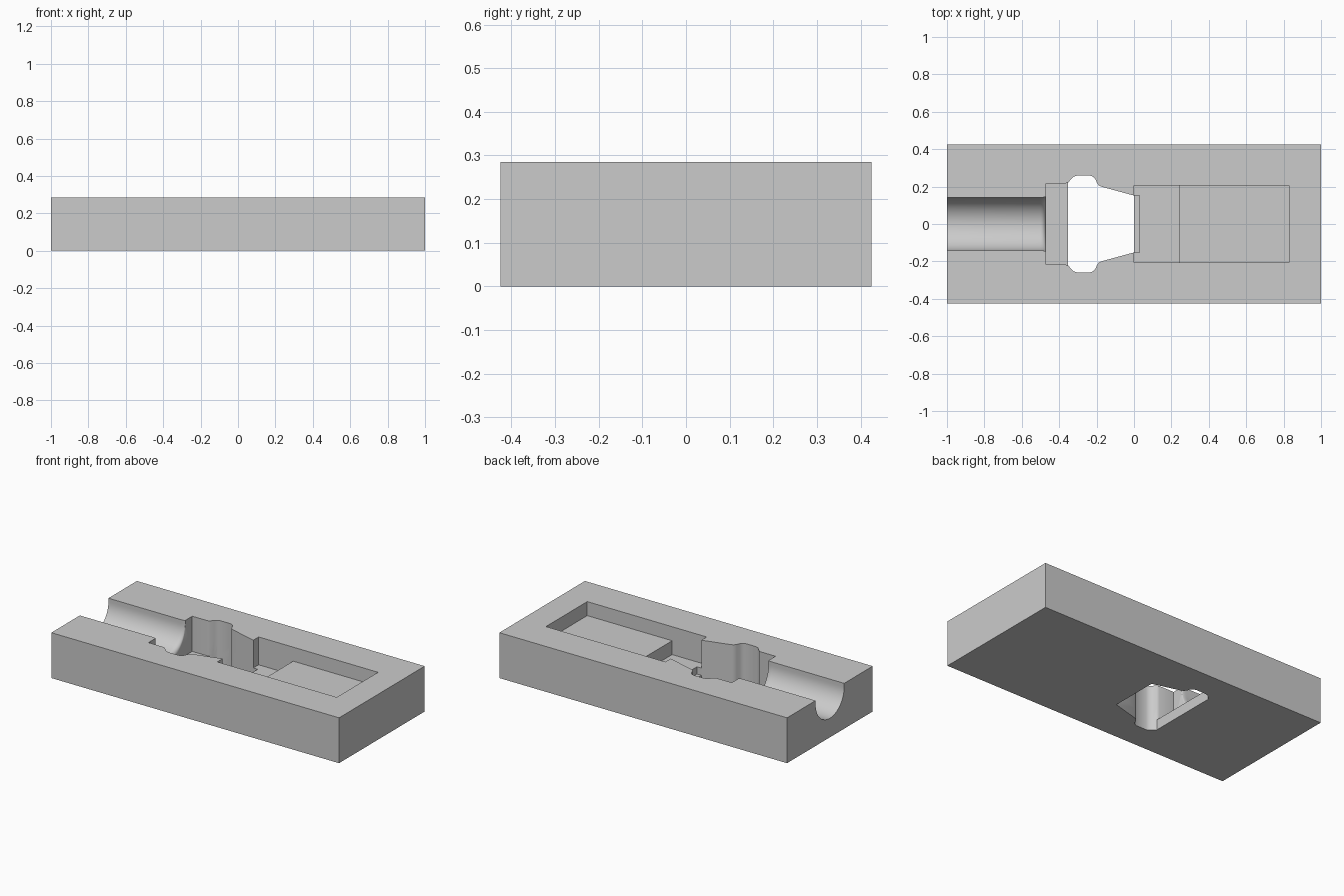
import bpy
import bmesh
from math import pi, sin, cos

old = bpy.data.objects.get("Cube")
if old:
    bpy.data.objects.remove(old, do_unlink=True)

HALF_W, TOP = 0.425, 0.285
OVER = TOP + 0.1          # cutters rise past the top face

grey = bpy.data.materials.new("light grey")
grey.use_nodes = True
grey.diffuse_color = (0.6, 0.6, 0.6, 1)
grey.node_tree.nodes["Principled BSDF"].inputs["Base Color"].default_value = (0.6, 0.6, 0.6, 1)


def loft(name, rings):
    """Join matching rings of points into a closed solid."""
    bm = bmesh.new()
    loops = [[bm.verts.new(p) for p in ring] for ring in rings]
    n = len(loops[0])
    for a, b in zip(loops, loops[1:]):
        for i in range(n):
            j = (i + 1) % n
            bm.faces.new((a[i], a[j], b[j], b[i]))
    bm.faces.new(loops[0])
    bm.faces.new(loops[-1])
    bmesh.ops.recalc_face_normals(bm, faces=bm.faces)
    mesh = bpy.data.meshes.new(name)
    bm.to_mesh(mesh)
    bm.free()
    mesh.materials.append(grey)
    obj = bpy.data.objects.new(name, mesh)
    bpy.context.collection.objects.link(obj)
    return obj


def prism(name, outline, z0, z1):
    return loft(name, [[(x, y, z) for x, y in outline] for z in (z0, z1)])


def box(name, x0, x1, half, z0, z1):
    return prism(name, [(x0, -half), (x1, -half), (x1, half), (x0, half)], z0, z1)


def mirrored(side):
    return side + [(x, -y) for x, y in reversed(side)]


def groove_ring(x, flare):
    """U-shaped section; flare drops the floor into a rounded lip."""
    r, zc = 0.142, 0.262
    ry, rz = r + flare * 0.2, r + flare
    arc = [(x, -ry * cos(pi * i / 32), zc - rz * sin(pi * i / 32)) for i in range(33)]
    return [(x, -ry, OVER)] + arc + [(x, ry, OVER)]


block = box("block", -1, 1, HALF_W, 0, TOP)

# Waisted pit outline: ledge shoulder, rounded bulge, taper to the pocket
bulge = [(-0.365, 0.217), (-0.352, 0.222), (-0.335, 0.241), (-0.322, 0.253),
         (-0.305, 0.259), (-0.235, 0.259), (-0.218, 0.253), (-0.207, 0.241),
         (-0.198, 0.22), (-0.188, 0.206), (-0.172, 0.199)]
tail = [(0, 0.152), (0.03, 0.152)]
LEDGE_X = -0.352

cutters = [
    # Shallow shelf and deeper well of the rectangular pocket
    box("pocket_shelf", 0.1, 0.83, 0.205, 0.197, OVER),
    box("pocket_well", 0, 0.24, 0.205, 0.11, OVER),
    # Pit above the ledge, then the opening through the base
    prism("pit", mirrored([(-0.47, 0.217)] + bulge + tail), 0.064, OVER),
    prism("through_hole", mirrored([(LEDGE_X, 0.222)] + bulge[2:] + [(0, 0.152)]), -0.1, 0.15),
    # Round-bottomed channel with a rounded lip at the pit
    loft("channel", [groove_ring(-1.1, 0)]
         + [groove_ring(-0.5 + 0.03 * sin(i * pi / 12), 0.03 * (1 - cos(i * pi / 12)))
            for i in range(7)]
         + [groove_ring(-0.43, 0.03)]),
]

bpy.context.view_layer.objects.active = block
for cutter in cutters:
    cutter.hide_render = True
    mod = block.modifiers.new(cutter.name, "BOOLEAN")
    mod.operation = "DIFFERENCE"
    mod.solver = "EXACT"
    mod.object = cutter
    bpy.ops.object.modifier_apply(modifier=mod.name)
    bpy.data.objects.remove(cutter, do_unlink=True)

# Smooth curved walls, crisp edges
for obj in bpy.context.selected_objects:
    obj.select_set(False)
block.select_set(True)
bpy.ops.object.shade_smooth_by_angle(angle=0.55)
